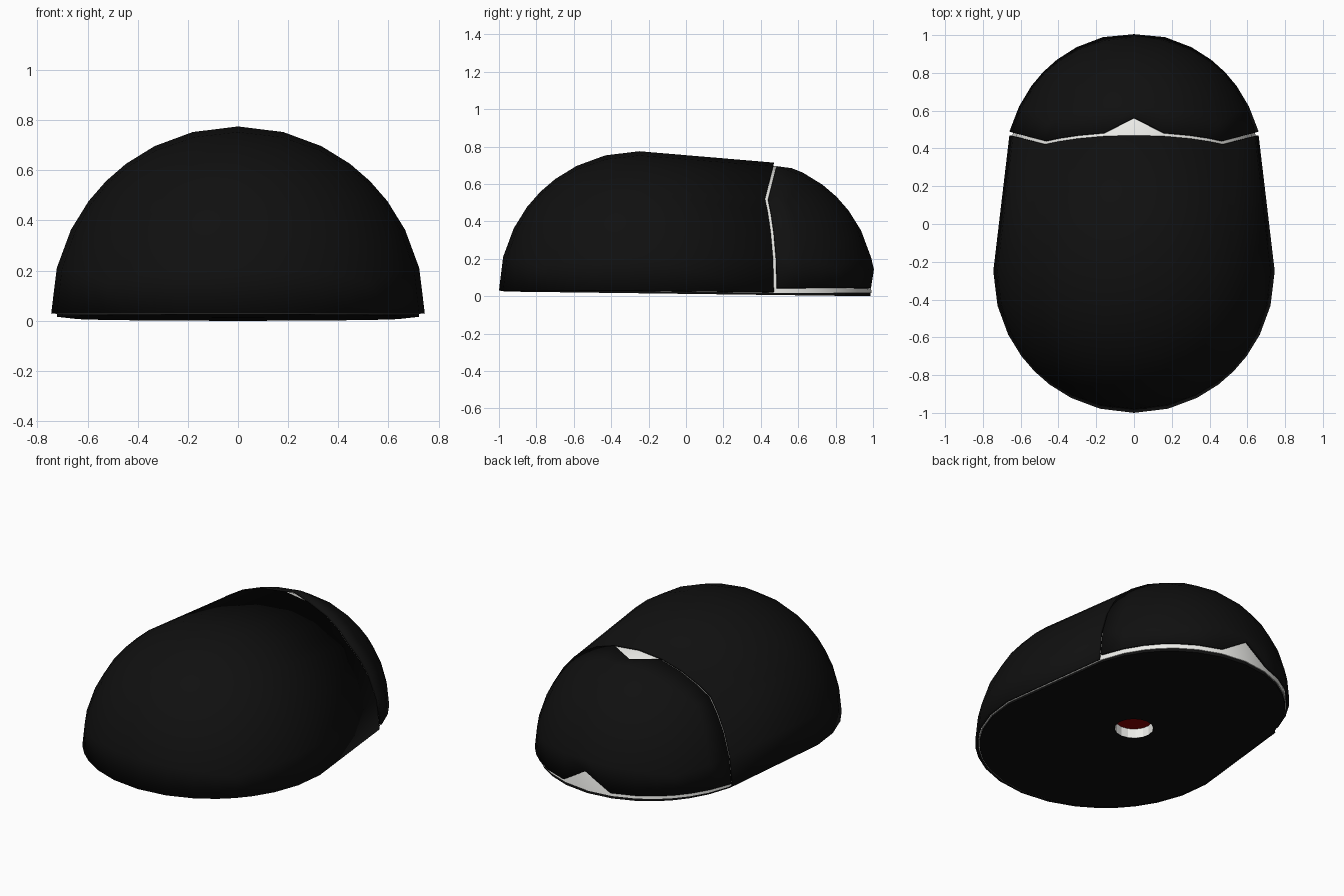
import bpy, bmesh, math
from mathutils import Vector

if "Cube" in bpy.data.objects:
    bpy.data.objects.remove(bpy.data.objects["Cube"])


def material(name, rgb):
    m = bpy.data.materials.new(name)
    m.diffuse_color = (*rgb, 1)
    m.use_nodes = True
    m.node_tree.nodes["Principled BSDF"].inputs["Base Color"].default_value = m.diffuse_color
    return m


BLACK = material("black", (0.005, 0.005, 0.005))
WHITE = material("white", (0.85, 0.85, 0.82))
RED = material("red", (0.25, 0.0, 0.0))


def place(c, inset=0.0):
    """Map a point of the gridded cube onto the two-dome hull."""
    n = c.normalized()
    if c.y < 0.1:
        return Vector((n.x * (0.745 - inset), -0.25 + n.y * (0.75 - inset), 0.03 + n.z * (0.745 - inset)))
    return Vector((n.x * (0.68 - inset), 0.31 + n.y * (0.70 - inset), 0.04 + n.z * (0.695 - inset)))


def half_dome_mesh():
    bm = bmesh.new()
    bmesh.ops.create_cube(bm, size=2)
    bmesh.ops.subdivide_edges(bm, edges=bm.edges[:], cuts=7, use_grid_fill=True)
    bmesh.ops.delete(bm, geom=[v for v in bm.verts if v.co.z < -0.1], context='VERTS')
    return bm


def finish(bm, name, mat):
    bmesh.ops.recalc_face_normals(bm, faces=bm.faces[:])
    me = bpy.data.meshes.new(name)
    bm.to_mesh(me)
    bm.free()
    ob = bpy.data.objects.new(name, me)
    bpy.context.collection.objects.link(ob)
    me.materials.append(mat)
    return ob


def smooth(ob):
    bpy.ops.object.select_all(action='DESELECT')
    ob.select_set(True)
    bpy.context.view_layer.objects.active = ob
    bpy.ops.object.shade_smooth_by_angle(angle=math.radians(30))


def shell(name, keep, adjust):
    bm = half_dome_mesh()
    bmesh.ops.delete(bm, geom=[v for v in bm.verts if not keep(v.co)], context='VERTS')
    for v in bm.verts:
        c = v.co.copy()
        v.co = adjust(c, place(c))
    # inner skin gives the shell its thickness
    bmesh.ops.recalc_face_normals(bm, faces=bm.faces[:])
    f = max(bm.faces, key=lambda f: f.calc_center_median().z)
    if f.normal.z < 0:
        bmesh.ops.reverse_faces(bm, faces=bm.faces[:])
    ob = finish_open(bm, name)
    mod = ob.modifiers.new("thickness", 'SOLIDIFY')
    mod.thickness = 0.014
    mod.offset = -1
    smooth(ob)
    return ob


def finish_open(bm, name):
    me = bpy.data.meshes.new(name)
    bm.to_mesh(me)
    bm.free()
    ob = bpy.data.objects.new(name, me)
    bpy.context.collection.objects.link(ob)
    me.materials.append(BLACK)
    return ob


def body_adjust(c, p):
    if c.y > 0.1:
        p.y -= 0.010
        if c.z < 0.1:
            p.z = 0.022
    return p


def button_adjust(c, p):
    if c.y < 0.3:
        p.y += 0.010
    if abs(c.x) < 0.01 and c.y < 0.3:                  # top notch
        p.y, p.z = 0.565, p.z - 0.03
    if c.z < 0.01:
        p.z += 0.004
        if abs(c.x) < 0.01 and c.y > 0.9:              # rear finger notch
            p.z += 0.10
            p.y -= 0.005
    return p


# Outer shells
shell("palm_shell", lambda c: c.y < 0.3, body_adjust)
shell("button_shell", lambda c: c.y > 0.2, button_adjust)

# Pale inner core seen through the gaps
bm = half_dome_mesh()
for v in bm.verts:
    c = v.co.copy()
    v.co = place(c, 0.018)
    if c.z < 0.01:
        v.co.z = 0.028 if c.y < 0.1 else 0.018
bmesh.ops.holes_fill(bm, edges=[e for e in bm.edges if e.is_boundary], sides=0)
core = finish(bm, "inner_core", WHITE)
smooth(core)

# Slightly tilted base plate following the outline
bm = half_dome_mesh()
outline = [v.co.copy() for v in bm.verts if abs(v.co.z) < 0.01]
bm.free()
outline.sort(key=lambda c: math.atan2(c.y, c.x))
bm = bmesh.new()
rings = []
for thick in (0.0, 0.018):
    ring = []
    for c in outline:
        p = place(c, 0.024)
        ring.append(bm.verts.new((p.x, p.y, 0.0125 * (1 - p.y / 0.98) + thick)))
    rings.append(ring)
    bm.faces.new(ring)
for i in range(len(outline)):
    j = (i + 1) % len(outline)
    bm.faces.new((rings[0][i], rings[0][j], rings[1][j], rings[1][i]))
base = finish(bm, "base_plate", BLACK)


def cylinder(name, r, z0, z1, mat, caps):
    bm = bmesh.new()
    bmesh.ops.create_cone(bm, cap_ends=caps, segments=16, radius1=r, radius2=r, depth=z1 - z0)
    bmesh.ops.translate(bm, verts=bm.verts[:], vec=(0, 0, (z0 + z1) / 2))
    return finish(bm, name, mat)


# Sensor window: hole, pale wall and red lens
cutter = cylinder("sensor_cutter", 0.112, -0.1, 0.09, WHITE, True)
cutter.hide_render = True
cutter.hide_set(True)
for ob in (core, base):
    mod = ob.modifiers.new("sensor_hole", 'BOOLEAN')
    mod.object = cutter
    mod.operation = 'DIFFERENCE'
    mod.solver = 'EXACT'
cylinder("sensor_wall", 0.110, 0.014, 0.085, WHITE, False)
cylinder("sensor_lens", 0.109, 0.072, 0.082, RED, True)
